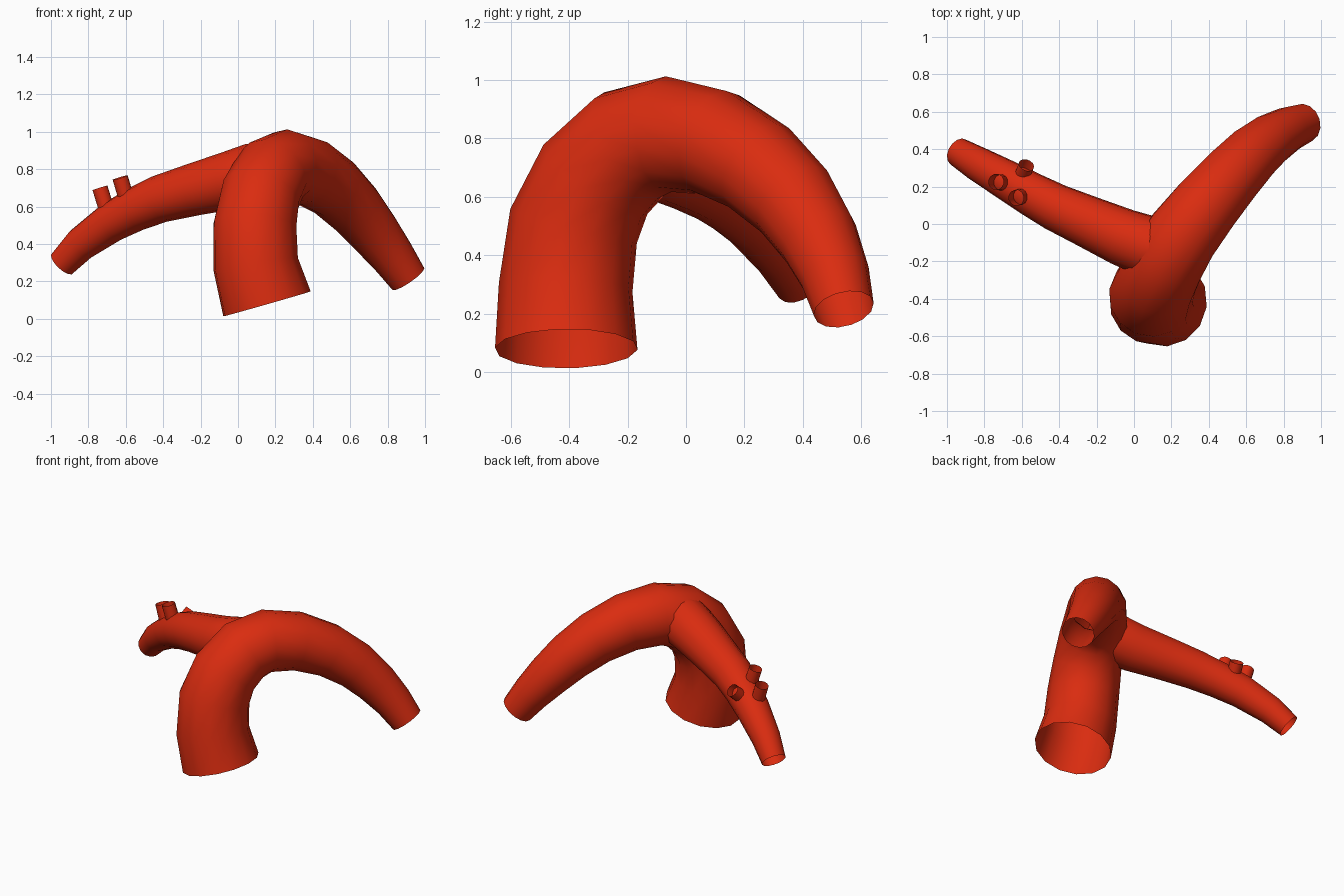
import bpy, bmesh, math
from mathutils import Vector

red = bpy.data.materials.new("red")
red.diffuse_color = (0.70, 0.025, 0.005, 1)


def tube(name, stations, sides=14):
    """Open-ended smooth tube through (x, y, z, radius) stations."""
    pts = [Vector(s[:3]) for s in stations]
    bm = bmesh.new()
    rings, u = [], None
    for i, p in enumerate(pts):
        t = (pts[min(i + 1, len(pts) - 1)] - pts[max(i - 1, 0)]).normalized()
        if u is None:
            u = t.orthogonal()
        u = (u - t * u.dot(t)).normalized()   # carry the frame along without twist
        v = t.cross(u)
        r = stations[i][3]
        angles = [2 * math.pi * k / sides for k in range(sides)]
        rings.append([bm.verts.new(p + r * (math.cos(a) * u + math.sin(a) * v)) for a in angles])
    for a, b in zip(rings, rings[1:]):
        for k in range(sides):
            n = (k + 1) % sides
            bm.faces.new((a[k], a[n], b[n], b[k]))
    mesh = bpy.data.meshes.new(name)
    bm.to_mesh(mesh)
    bm.free()
    mesh.materials.append(red)
    for f in mesh.polygons:
        f.use_smooth = True
    obj = bpy.data.objects.new(name, mesh)
    bpy.context.collection.objects.link(obj)
    return obj


# Thick arched main vessel, tapering to its far end
tube("main_vessel", [
    (0.155, -0.41, 0.08, 0.245), (0.095, -0.412, 0.29, 0.23),
    (0.09, -0.385, 0.50, 0.225), (0.12, -0.31, 0.66, 0.215),
    (0.18, -0.19, 0.775, 0.208), (0.26, -0.06, 0.815, 0.198),
    (0.385, 0.10, 0.785, 0.185), (0.515, 0.25, 0.70, 0.17),
    (0.63, 0.37, 0.585, 0.155), (0.735, 0.455, 0.455, 0.138),
    (0.83, 0.51, 0.33, 0.12), (0.91, 0.54, 0.215, 0.105)])

# Side branch, starting inside the main vessel
tube("side_branch", [
    (0.20, -0.16, 0.79, 0.15), (0.08, -0.12, 0.775, 0.165),
    (-0.06, -0.07, 0.735, 0.155), (-0.24, 0.01, 0.69, 0.14),
    (-0.42, 0.09, 0.64, 0.127), (-0.55, 0.16, 0.585, 0.117),
    (-0.68, 0.235, 0.515, 0.107), (-0.84, 0.325, 0.40, 0.092),
    (-0.94, 0.385, 0.295, 0.078)])

# Three short stubs on the branch
stubs = [((-0.695, 0.22, 0.56), (-0.738, 0.225, 0.70)),
         ((-0.59, 0.15, 0.62), (-0.63, 0.14, 0.755)),
         ((-0.605, 0.24, 0.58), (-0.575, 0.315, 0.655))]
for i, (base, tip) in enumerate(stubs, 1):
    tube(f"stub_{i}", [(*base, 0.043), (*tip, 0.043)], 12)
